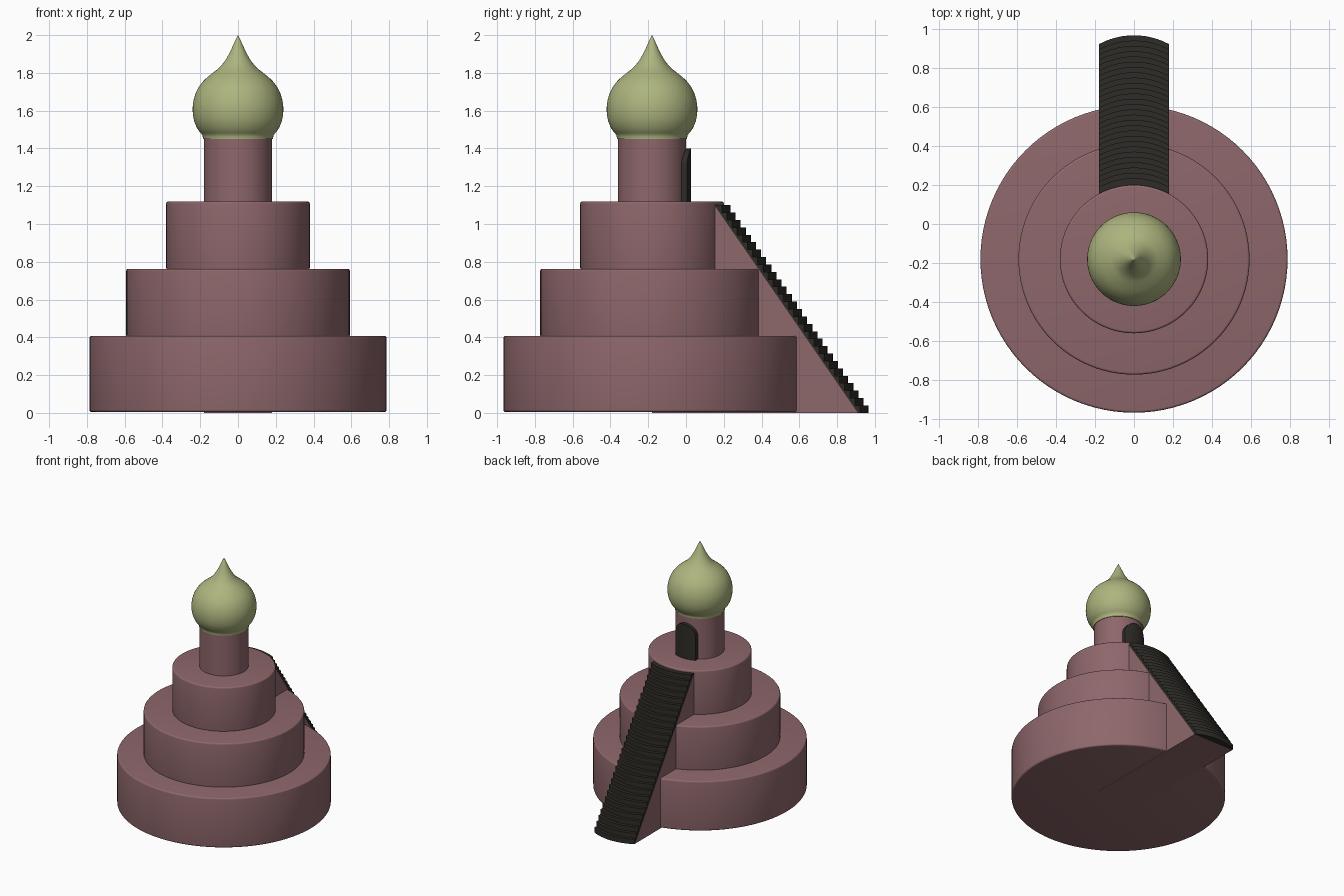
import bpy, math

if "Cube" in bpy.data.objects:
    bpy.data.objects.remove(bpy.data.objects["Cube"])

CY = -0.18          # y of the tower axis
HALF = 0.18         # half width of the stairs


def material(name, rgb):
    m = bpy.data.materials.new(name)
    m.diffuse_color = (*rgb, 1)
    m.use_nodes = True
    m.node_tree.nodes["Principled BSDF"].inputs["Base Color"].default_value = m.diffuse_color
    return m


STONE = material("rose_stone", (0.27, 0.135, 0.147))
DOME = material("pale_green", (0.42, 0.46, 0.21))
DARK = material("dark_stone", (0.027, 0.025, 0.02))


def make(name, verts, faces, mat, angle=35):
    me = bpy.data.meshes.new(name)
    me.from_pydata(verts, [], faces)
    me.validate()
    ob = bpy.data.objects.new(name, me)
    bpy.context.collection.objects.link(ob)
    me.materials.append(mat)
    bpy.ops.object.select_all(action='DESELECT')
    ob.select_set(True)
    bpy.context.view_layer.objects.active = ob
    bpy.ops.object.mode_set(mode='EDIT')
    bpy.ops.mesh.select_all(action='SELECT')
    bpy.ops.mesh.remove_doubles(threshold=1e-5)
    bpy.ops.mesh.normals_make_consistent(inside=False)
    bpy.ops.object.mode_set(mode='OBJECT')
    bpy.ops.object.shade_smooth_by_angle(angle=math.radians(angle))
    return ob


def lathe(name, profile, mat, seg=96):
    """Revolve (radius, z) pairs about the tower axis; open ends get caps."""
    verts = [(r * math.cos(2 * math.pi * i / seg), CY + r * math.sin(2 * math.pi * i / seg), z)
             for r, z in profile for i in range(seg)]
    faces = [(k * seg + i, k * seg + (i + 1) % seg, (k + 1) * seg + (i + 1) % seg, (k + 1) * seg + i)
             for k in range(len(profile) - 1) for i in range(seg)]
    last = (len(profile) - 1) * seg
    faces.append(tuple(range(seg)))
    if profile[-1][0] > 0.001:
        faces.append(tuple(range(last, last + seg)))
    return make(name, verts, faces, mat)


def loft(name, sections, mat):
    """Skin a row of matching closed sections and cap both ends."""
    n = len(sections[0])
    verts = [p for s in sections for p in s]
    faces = [(k * n + i, k * n + (i + 1) % n, (k + 1) * n + (i + 1) % n, (k + 1) * n + i)
             for k in range(len(sections) - 1) for i in range(n)]
    faces += [tuple(range(n)), tuple(range(len(verts) - n, len(verts)))]
    return make(name, verts, faces, mat, 30)


# Stacked round tiers with softened rims
B = 0.012
for name, r, z0, z1 in [("lower_tier", 0.787, 0.005, 0.408),
                        ("middle_tier", 0.592, 0.40, 0.763),
                        ("upper_tier", 0.38, 0.755, 1.12)]:
    arc = [(B * math.cos(a * math.pi / 8), B * math.sin(a * math.pi / 8)) for a in range(5)]
    rim = [(r - B + c, z1 - B + s) for c, s in arc]
    foot = [(r - B + c, z0 + B - s) for c, s in reversed(arc)]
    lathe(name, foot + rim, STONE)

# Tower shaft
lathe("tower", [(0.18, 1.11), (0.18, 1.46)], STONE)

# Onion dome: smoothed from a few profile points
pts = [(0.185, 1.45), (0.19, 1.472), (0.212, 1.50), (0.232, 1.545), (0.24, 1.60), (0.235, 1.655),
       (0.216, 1.71), (0.183, 1.757), (0.14, 1.795), (0.102, 1.825), (0.072, 1.86),
       (0.045, 1.905), (0.022, 1.955), (0.0, 2.0)]


def spline(p, sub=3):
    out = []
    for i in range(len(p) - 1):
        a, b, c, d = p[max(i - 1, 0)], p[i], p[i + 1], p[min(i + 2, len(p) - 1)]
        for t in (j / sub for j in range(sub)):
            out.append(tuple(0.5 * (2 * b[k] + (c[k] - a[k]) * t
                                    + (2 * a[k] - 5 * b[k] + 4 * c[k] - d[k]) * t * t
                                    + (3 * b[k] - a[k] - 3 * c[k] + d[k]) * t ** 3) for k in (0, 1)))
    return out + [p[-1]]


lathe("onion_dome", spline(pts), DOME)

# Solid wedge carrying the stairs
wedge = [(CY, 0), (0.91, 0), (0.15, 1.1), (CY, 1.1)]
loft("stair_ramp", [[(x, y, z) for y, z in wedge] for x in (-HALF, HALF)], STONE)

# Stair flight: saw-tooth section swept across an arc matching the upper tier
STEPS, TOP = 28, 1.1
rise, run = TOP / STEPS, (0.967 - 0.235) / (STEPS - 1)
sections = []
for i in range(13):
    x = -HALF + 2 * HALF * i / 12
    bulge = math.sqrt(0.38 ** 2 - x * x) - 0.38
    s = [(x, 0.91, 0), (x, 0.15, TOP)]
    for k in range(STEPS):
        y = 0.235 + k * run + bulge
        s += [(x, y, TOP - k * rise), (x, y, TOP - (k + 1) * rise)]
    sections.append(s)
loft("stairs", sections, DARK)

# Arched door wrapped around the back of the tower
W, SPRING = 0.09, 1.31
door = []
for i in range(25):
    x = -W * math.cos(math.pi * i / 24)
    top = SPRING + math.sqrt(max(W * W - x * x, 0))
    yo = CY + math.sqrt(0.206 ** 2 - x * x)
    yi = CY + math.sqrt(0.172 ** 2 - x * x)
    door.append([(x, yi, 1.115), (x, yo, 1.115), (x, yo, top), (x, yi, top)])
loft("door", door, DARK)
